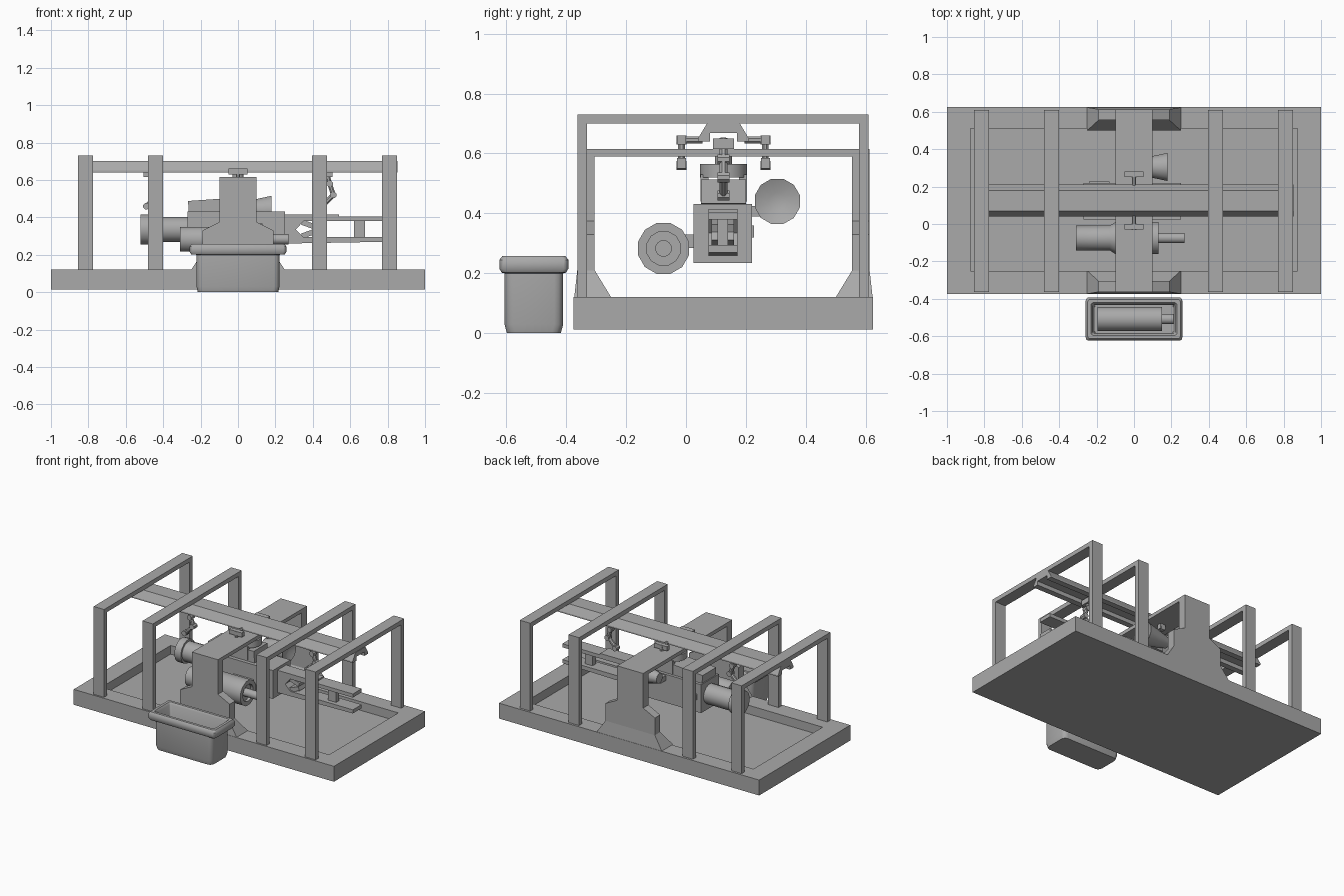
import bpy, bmesh, math
from mathutils import Vector, Matrix

old = bpy.data.objects.get("Cube")
if old:
    bpy.data.objects.remove(old)

grey = bpy.data.materials.new("plain grey")
grey.use_nodes = True
grey.diffuse_color = (0.4, 0.4, 0.4, 1)
grey.node_tree.nodes["Principled BSDF"].inputs["Base Color"].default_value = (0.4, 0.4, 0.4, 1)


def finish(name, bm, smooth=False):
    bmesh.ops.recalc_face_normals(bm, faces=bm.faces)
    mesh = bpy.data.meshes.new(name)
    bm.to_mesh(mesh)
    bm.free()
    mesh.materials.append(grey)
    ob = bpy.data.objects.new(name, mesh)
    bpy.context.collection.objects.link(ob)
    if smooth:
        bpy.ops.object.select_all(action='DESELECT')
        bpy.context.view_layer.objects.active = ob
        ob.select_set(True)
        bpy.ops.object.shade_smooth_by_angle(angle=math.radians(40))
    return ob


def box(name, x, y, z, tilt=0):
    """Box between (min, max) pairs, optionally tilted about y."""
    bm = bmesh.new()
    bmesh.ops.create_cube(bm, size=1)
    size = [r[1] - r[0] for r in (x, y, z)]
    centre = Vector([sum(r) / 2 for r in (x, y, z)])
    bm.transform(Matrix.Translation(centre) @ Matrix.Rotation(tilt, 4, 'Y') @ Matrix.Diagonal((*size, 1)))
    return finish(name, bm)


def prism(name, points, place, low, high):
    """Extrude a 2D outline; place(u, v, w) gives the 3D position."""
    bm = bmesh.new()
    ends = [[bm.verts.new(place(u, v, w)) for u, v in points] for w in (low, high)]
    bm.faces.new(ends[0])
    bm.faces.new(ends[1])
    n = len(points)
    for i in range(n):
        j = (i + 1) % n
        bm.faces.new((ends[0][i], ends[0][j], ends[1][j], ends[1][i]))
    return finish(name, bm)


def turned(name, profile, origin, sides=12, axis=(1, 0, 0), smooth=True):
    """Lathe (distance, radius) pairs along an axis from origin."""
    bm = bmesh.new()
    rings = []
    for d, r in profile:
        rings.append([bm.verts.new((r * math.cos(t), r * math.sin(t), d))
                      for t in (math.tau * (i + 0.5) / sides for i in range(sides))])
    for a, b in zip(rings, rings[1:]):
        for i in range(sides):
            j = (i + 1) % sides
            bm.faces.new((a[i], a[j], b[j], b[i]))
    bm.faces.new(rings[0])
    bm.faces.new(rings[-1])
    turn = Vector((0, 0, 1)).rotation_difference(Vector(axis)).to_matrix().to_4x4()
    bm.transform(Matrix.Translation(origin) @ turn)
    return finish(name, bm, smooth)


def tray(name, rings, smooth=False):
    """Stack of rectangles (x half, y half, centre y, z, corner radius), capped at both ends."""
    bm = bmesh.new()
    loops = []
    for hx, hy, cy, z, r in rings:
        loop = []
        for k, (sx, sy) in enumerate(((1, 1), (-1, 1), (-1, -1), (1, -1))):
            for s in range(4):
                a = math.pi / 2 * (k + s / 3)
                loop.append(bm.verts.new((sx * (hx - r) + r * math.cos(a),
                                          cy + sy * (hy - r) + r * math.sin(a), z)))
        loops.append(loop)
    for a, b in zip(loops, loops[1:]):
        for i in range(len(a)):
            j = (i + 1) % len(a)
            bm.faces.new((a[i], a[j], b[j], b[i]))
    bm.faces.new(loops[0])
    bm.faces.new(loops[-1])
    bmesh.ops.remove_doubles(bm, verts=bm.verts, dist=1e-5)
    return finish(name, bm, smooth)


MID = 0.125   # y of the hall's long axis

# Recessed floor slab
tray("base_slab", [(1, 0.5, MID, 0.013, 0), (1, 0.5, MID, 0.12, 0),
                   (0.875, 0.38, 0.13, 0.12, 0), (0.875, 0.38, 0.13, 0.06, 0)])

# Portal frames
for i, x in enumerate((-0.815, -0.44, 0.435, 0.81)):
    span = (x - 0.04, x + 0.04)
    box(f"portal_beam_{i}", span, (-0.363, 0.61), (0.7, 0.73))
    box(f"portal_front_post_{i}", span, (-0.363, -0.33), (0.12, 0.7))
    box(f"portal_back_post_{i}", span, (0.577, 0.61), (0.12, 0.7))

# Central bridge: stepped towers, flared feet and a cross beam
half = [(0.1, 0.615), (0.1, 0.375), (0.19, 0.33), (0.19, 0.2)]
outline = half + [(-x, z) for x, z in reversed(half)]
for side, label in ((-1, "front"), (1, "back")):
    prism(f"{label}_tower", outline, lambda u, v, w: (u, MID + side * w, v), 0.43, 0.488)
    bm = bmesh.new()
    rows = [[bm.verts.new((x, MID + side * y, z)) for x, y in
             ((-h, a), (h, a), (h, b), (-h, b))]
            for h, a, b, z in ((0.25, 0.375, 0.498, 0.12), (0.19, 0.43, 0.488, 0.21))]
    for i in range(4):
        j = (i + 1) % 4
        bm.faces.new((rows[0][i], rows[0][j], rows[1][j], rows[1][i]))
    for row in rows:
        bm.faces.new(row)
    finish(f"{label}_tower_foot", bm)
box("bridge_beam", (-0.1, 0.1), (-0.363, 0.613), (0.59, 0.615))

# Long overhead rail with sloping shoulders
rail = [(0.08, 0.637), (0.08, 0.668), (0.055, 0.668), (0.04, 0.645), (0.04, 0.637)]
rail = [(-0.085, 0.64), (-0.085, 0.65), (-0.055, 0.7), (0.055, 0.7), (0.085, 0.65),
        (0.085, 0.64), (0.045, 0.64), (0.045, 0.668), (-0.045, 0.668), (-0.045, 0.64)]
prism("overhead_rail", rail, lambda u, v, w: (w, MID + u, v), -0.855, 0.853)

# Main machine body, rear tube and top cover
box("machine_body", (-0.27, 0.25), (0.025, 0.22), (0.235, 0.432))
box("body_side_slot", (-0.24, -0.13), (0.22, 0.227), (0.32, 0.36))
turned("rear_tube", [(0, 0.06), (0, 0.082), (0.05, 0.082), (0.05, 0.068), (0.25, 0.068)],
       (-0.52, MID, 0.335), 16)
box("top_cover", (-0.265, 0.09), (0.05, 0.2), (0.42, 0.5), -0.07)
for y in (0.062, 0.19):
    box("saddle_leg", (-0.04, 0.04), (y - 0.013, y + 0.013), (0.44, 0.53))
turned("saddle_drum", [(0, 0.08), (0.045, 0.08)], (0, MID, 0.52), 16, (0, 0, 1))
turned("saddle_stem", [(0, 0.03), (0.09, 0.03)], (0, MID, 0.56), 12, (0, 0, 1))

# Forked boom
fork = [(0.25, 0.415), (0.54, 0.415), (0.54, 0.405), (0.83, 0.405), (0.83, 0.38),
        (0.35, 0.38), (0.31, 0.335), (0.35, 0.295), (0.83, 0.295), (0.83, 0.27), (0.25, 0.26)]
prism("fork_boom", fork, lambda u, v, w: (u, w, v), 0.075, 0.172)
box("fork_spacer", (0.62, 0.68), (0.105, 0.14), (0.295, 0.38))
for z in (0.312, 0.362):
    box("fork_web", (0.34, 0.41), (0.085, 0.16), (z - 0.014, z + 0.014), math.copysign(0.35, z - 0.335))

# Side motor with shaft, and side horn
turned("side_motor", [(0, 0.068), (0.18, 0.068), (0.21, 0.088), (0.44, 0.088), (0.44, 0.058),
                      (0.42, 0.058), (0.42, 0.028), (0.58, 0.028)], (-0.31, -0.075, 0.283))
box("motor_mount", (-0.05, 0.1), (-0.01, 0.03), (0.285, 0.33))
turned("side_horn", [(0, 0.035), (0.1, 0.058), (0.19, 0.078), (0.17, 0.03)],
       (-0.01, 0.305, 0.44))
box("horn_mount", (0, 0.09), (0.21, 0.28), (0.39, 0.425))

# Jointed manipulators hanging from the rail
def limb(name, points, radius):
    for a, b in zip(points, points[1:]):
        a, b = Vector(a), Vector(b)
        turned(name, [(0, radius), ((b - a).length, radius)], a, 8, b - a)
    for p in points[1:]:
        turned(name + "_joint", [(-radius * 1.4, radius * 1.3), (radius * 1.4, radius * 1.3)], p, 8, (0, 1, 0))

for side in (-1, 1):
    y = MID + side * 0.14
    limb("side_arm", [(0, MID + side * 0.07, 0.645), (0, y, 0.645), (0, y, 0.56)], 0.012)
    box("side_arm_head", (-0.05, 0.05), (y - 0.015, y + 0.015), (0.63, 0.66))
    box("side_arm_grip", (-0.02, 0.02), (y - 0.015, y + 0.015), (0.55, 0.585))
    x = 0.47 * side
    limb("hanging_arm", [(x, MID, 0.65), (x + 0.02, MID, 0.58), (x + 0.04, MID, 0.52),
                         (x - 0.02, MID, 0.46)], 0.014)
    box("hanging_arm_mount", (x - 0.035, x + 0.035), (0.09, 0.16), (0.615, 0.65))

# Front trough with a rolled rim
CY = -0.508
tray("trough", [(0.215, 0.09, CY, 0, 0.03), (0.222, 0.098, CY, 0.03, 0.03),
                (0.222, 0.098, CY, 0.2, 0.03), (0.25, 0.107, CY, 0.202, 0.015),
                (0.258, 0.115, CY, 0.215, 0.015), (0.258, 0.115, CY, 0.245, 0.015),
                (0.248, 0.105, CY, 0.258, 0.015), (0.23, 0.087, CY, 0.258, 0.012),
                (0.22, 0.078, CY, 0.245, 0.01), (0.21, 0.075, CY, 0.04, 0.01)], True)
turned("trough_roller", [(0, 0.065), (0.345, 0.065), (0.345, 0.028), (0.405, 0.028)],
       (-0.195, CY, 0.11), 16)
